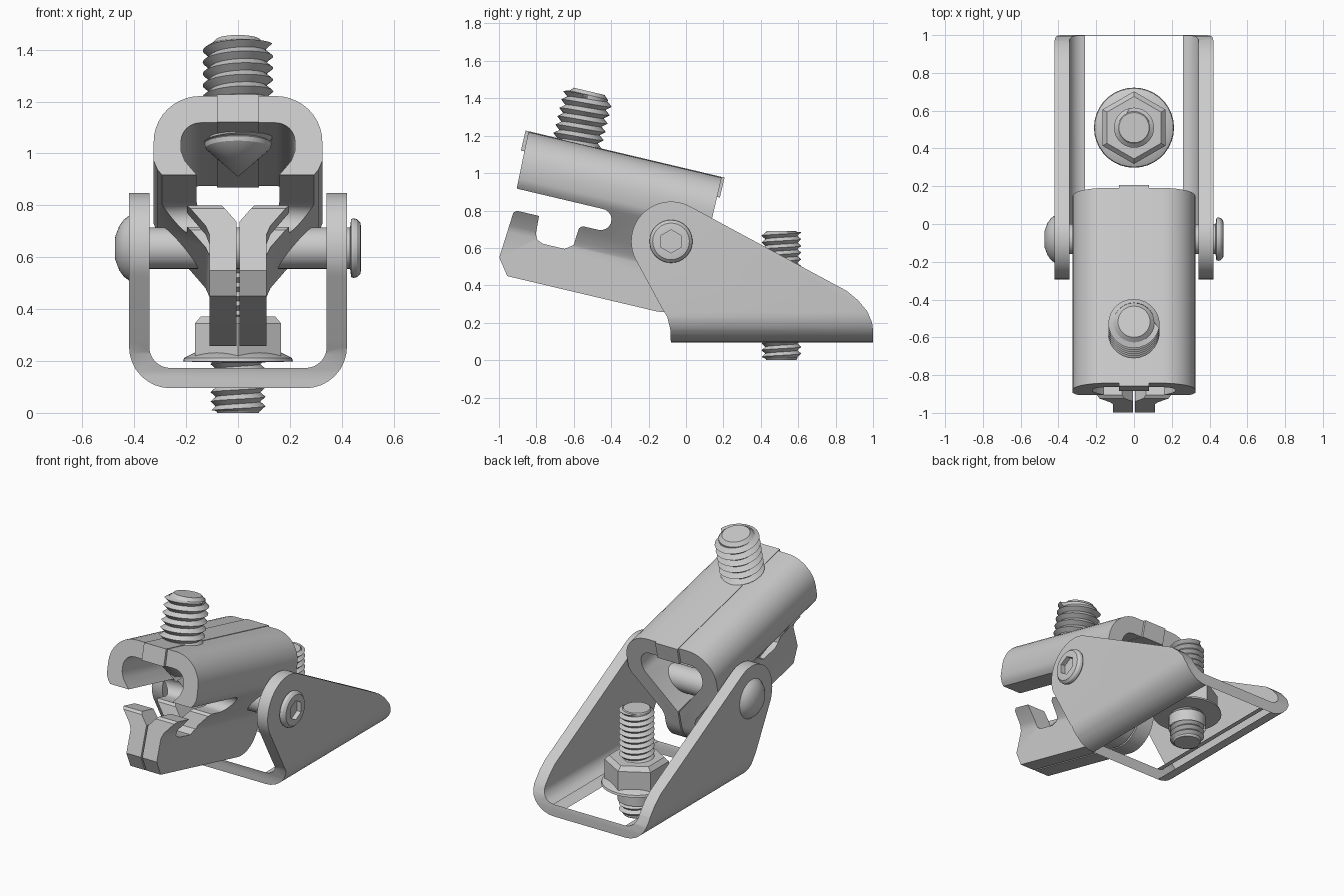
import bpy, bmesh
from math import sin, cos, pi, radians
from mathutils import Matrix

if "Cube" in bpy.data.objects:
    bpy.data.objects.remove(bpy.data.objects["Cube"])

PIVOT_Y, PIVOT_Z = -0.08, 0.635
TILT = Matrix.Translation((0, PIVOT_Y, PIVOT_Z)) @ Matrix.Rotation(radians(-13.3), 4, 'X')


def finish(name, bm, matrix=Matrix()):
    bmesh.ops.remove_doubles(bm, verts=bm.verts, dist=1e-5)
    bmesh.ops.recalc_face_normals(bm, faces=bm.faces)
    mesh = bpy.data.meshes.new(name)
    bm.to_mesh(mesh)
    bm.free()
    ob = bpy.data.objects.new(name, mesh)
    bpy.context.collection.objects.link(ob)
    ob.matrix_world = matrix
    return ob


def arc(cx, cy, r, a0, a1, n=8):
    angles = [radians(a0 + (a1 - a0) * i / n) for i in range(n + 1)]
    return [(cx + r * cos(a), cy + r * sin(a)) for a in angles]


def mirrored(half):
    return half + [(-x, z) for x, z in reversed(half)]


def prism(name, pts, axis, lo, hi, matrix=Matrix()):
    bm = bmesh.new()
    rings = []
    for d in (lo, hi):
        rings.append([bm.verts.new((d, p, q) if axis == 'x' else (p, d, q)) for p, q in pts])
    n = len(pts)
    for i in range(n):
        j = (i + 1) % n
        bm.faces.new((rings[0][i], rings[0][j], rings[1][j], rings[1][i]))
    for r in rings:
        bm.faces.new(r)
    return finish(name, bm, matrix)


def lathe(name, profile, n=32, matrix=Matrix(), turn=0.0):
    bm = bmesh.new()
    rings = []
    for r, z in profile:
        rings.append([bm.verts.new((r * cos(turn + 2 * pi * i / n), r * sin(turn + 2 * pi * i / n), z))
                      for i in range(n)])
    for a, b in zip(rings, rings[1:]):
        for i in range(n):
            j = (i + 1) % n
            bm.faces.new((a[i], a[j], b[j], b[i]))
    return finish(name, bm, matrix)


def thread(name, r_out, r_in, z0, z1, pitch, matrix=Matrix(), n=28):
    bm = bmesh.new()
    rows = int((z1 - z0) / pitch) * 2 + 8
    grid = []
    for i in range(n):
        col = []
        for j in range(rows):
            z = z0 + (j - 2) * pitch / 2 + pitch * i / n
            r = r_out if j % 2 and z0 < z < z1 else r_in
            a = 2 * pi * i / n
            col.append(bm.verts.new((r * cos(a), r * sin(a), min(max(z, z0), z1))))
        grid.append(col)
    for i in range(n):
        shift = 2 if i == n - 1 else 0      # helix seam climbs one turn
        nxt = grid[(i + 1) % n]
        for j in range(rows - 1 - shift):
            bm.faces.new((grid[i][j], nxt[j + shift], nxt[j + 1 + shift], grid[i][j + 1]))
    return finish(name, bm, matrix)


def boolean(ob, cutter, op):
    mod = ob.modifiers.new("cut", 'BOOLEAN')
    mod.operation, mod.object, mod.solver = op, cutter, 'EXACT'
    bpy.context.view_layer.objects.active = ob
    bpy.ops.object.modifier_apply(modifier=mod.name)
    bpy.data.objects.remove(cutter)


# U-shaped base bracket: folded section trimmed by its side outline
section = mirrored([(0.42, 0.95)] + arc(0.26, 0.255, 0.16, 0, -90)
                   )
outer = [(0.42, 0.95)] + arc(0.26, 0.255, 0.16, 0, -90)
inner = arc(0.26, 0.255, 0.082, -90, 0) + [(0.342, 0.95)]
left_outer = [(-x, z) for x, z in reversed(outer)]
left_inner = [(-x, z) for x, z in reversed(inner)]
bracket = prism("base_bracket", outer + left_outer + left_inner + inner, 'y', -0.4, 1.1)
side = [(-0.08, 0.05), (-0.083, 0.16), (-0.1, 0.23), (-0.13, 0.28)]
side += arc(PIVOT_Y, PIVOT_Z, 0.213, 212, 61, 24)
side += [(0.86, 0.37), (0.92, 0.32), (0.97, 0.26), (0.995, 0.2), (1.0, 0.16), (1.0, 0.05)]
boolean(bracket, prism("bracket_outline", side, 'x', -0.6, 0.6), 'INTERSECT')

# The floor is open between the folds, with only its end strips kept
bm = bmesh.new()
bm.from_mesh(bracket.data)
floor = [f for f in bm.faces if abs(f.normal.z) > 0.99
         and all(abs(v.co.x) < 0.265 and v.co.z < 0.2 for v in f.verts)]
bmesh.ops.delete(bm, geom=floor, context='FACES_ONLY')
bm.to_mesh(bracket.data)
bm.free()

# Tilted clamp: pear-shaped folded sheet trimmed to a hooked jaw outline
half = arc(0.145, 0.215, 0.18, 90, 0, 10) + [(0.325, 0.14), (0.31, 0.105), (0.125, -0.115),
                                             (0.11, -0.15), (0.11, -0.5), (0.005, -0.5),
                                             (0.005, -0.1), (0.205, 0.14), (0.22, 0.18)]
half += arc(0.145, 0.215, 0.075, 0, 90, 6)
clamp = prism("clamp_body", mirrored(half), 'y', -1.0, 0.3)
jaw = [(-0.88, 0.5), (-0.868, 0.085), (-0.41, 0.085)]
jaw += arc(-0.392, 0.028, 0.057, 80, -90, 8)
jaw += [(-0.48, -0.03), (-0.495, -0.045), (-0.503, -0.14), (-0.545, -0.17), (-0.665, -0.17),
        (-0.7, -0.155), (-0.713, -0.125), (-0.718, -0.03), (-0.84, -0.03), (-0.856, -0.045),
        (-0.874, -0.295), (-0.81, -0.382)]
jaw += arc(0.005, -0.202, 0.18, -90, 0, 10) + [(0.185, 0.5)]
boolean(clamp, prism("jaw_outline", jaw, 'x', -0.6, 0.6), 'INTERSECT')
clamp.matrix_world = TILT
prism("clamp_top_strip", [(-0.08, 0.288), (0.08, 0.288), (0.08, 0.398), (-0.08, 0.398)],
      'y', -0.893, 0.2, TILT)

# Pointed clamping screw through the top of the clamp
screw = TILT @ Matrix.Translation((0, -0.61, 0))
thread("clamp_screw_thread", 0.136, 0.108, 0.27, 0.66, 0.046, screw)
lathe("clamp_screw_core", [(0, 0.138), (0.125, 0.252), (0.13, 0.27), (0.108, 0.285),
                           (0.108, 0.655), (0.085, 0.68), (0, 0.68)], 28, screw)

# Upright bolt with flanged hex nut and the sleeve of the floor hole
bolt = Matrix.Translation((0, 0.51, 0))
thread("base_bolt_thread", 0.106, 0.086, 0.008, 0.685, 0.036, bolt)
lathe("base_bolt_core", [(0, 0), (0.08, 0), (0.086, 0.01), (0.086, 0.68), (0.08, 0.69), (0, 0.69)],
      28, bolt)
lathe("hole_sleeve", [(0.115, 0.095), (0.115, 0.173)], 28, bolt)
lathe("nut_flange", [(0.1, 0.195), (0.212, 0.198), (0.208, 0.212), (0.16, 0.235), (0.1, 0.235)],
      36, bolt)
lathe("hex_nut", [(0.1, 0.21), (0.192, 0.21), (0.192, 0.345), (0.165, 0.372), (0.1, 0.372)],
      6, bolt, pi / 2)

# Pivot pin with a domed head on the left and a socket head on the right
pin = Matrix.Translation((0, PIVOT_Y, PIVOT_Z)) @ Matrix.Rotation(pi / 2, 4, 'Y')
lathe("pivot_pin", [(0, -0.44), (0.08, -0.44), (0.08, 0.44), (0, 0.44)], 32, pin)
lathe("domed_pin_head", [(0, -0.475), (0.045, -0.473), (0.085, -0.458), (0.11, -0.44),
                         (0.125, -0.42), (0, -0.42)], 32, pin)
head = lathe("socket_pin_head", [(0, 0.42), (0.08, 0.42), (0.08, 0.432), (0.112, 0.436),
                                 (0.115, 0.445), (0.112, 0.458), (0.098, 0.472), (0.075, 0.475),
                                 (0, 0.475)], 32, pin)
socket = lathe("socket_cutter", [(0, 0.445), (0.062, 0.445), (0.062, 0.5), (0, 0.5)], 6, pin)
bpy.context.view_layer.update()
boolean(head, socket, 'DIFFERENCE')

# Smooth the curved surfaces, keep fold and cut edges crisp
for ob in bpy.context.collection.objects:
    ob.select_set(True)
    bpy.context.view_layer.objects.active = ob
bpy.ops.object.shade_smooth_by_angle(angle=radians(30))
